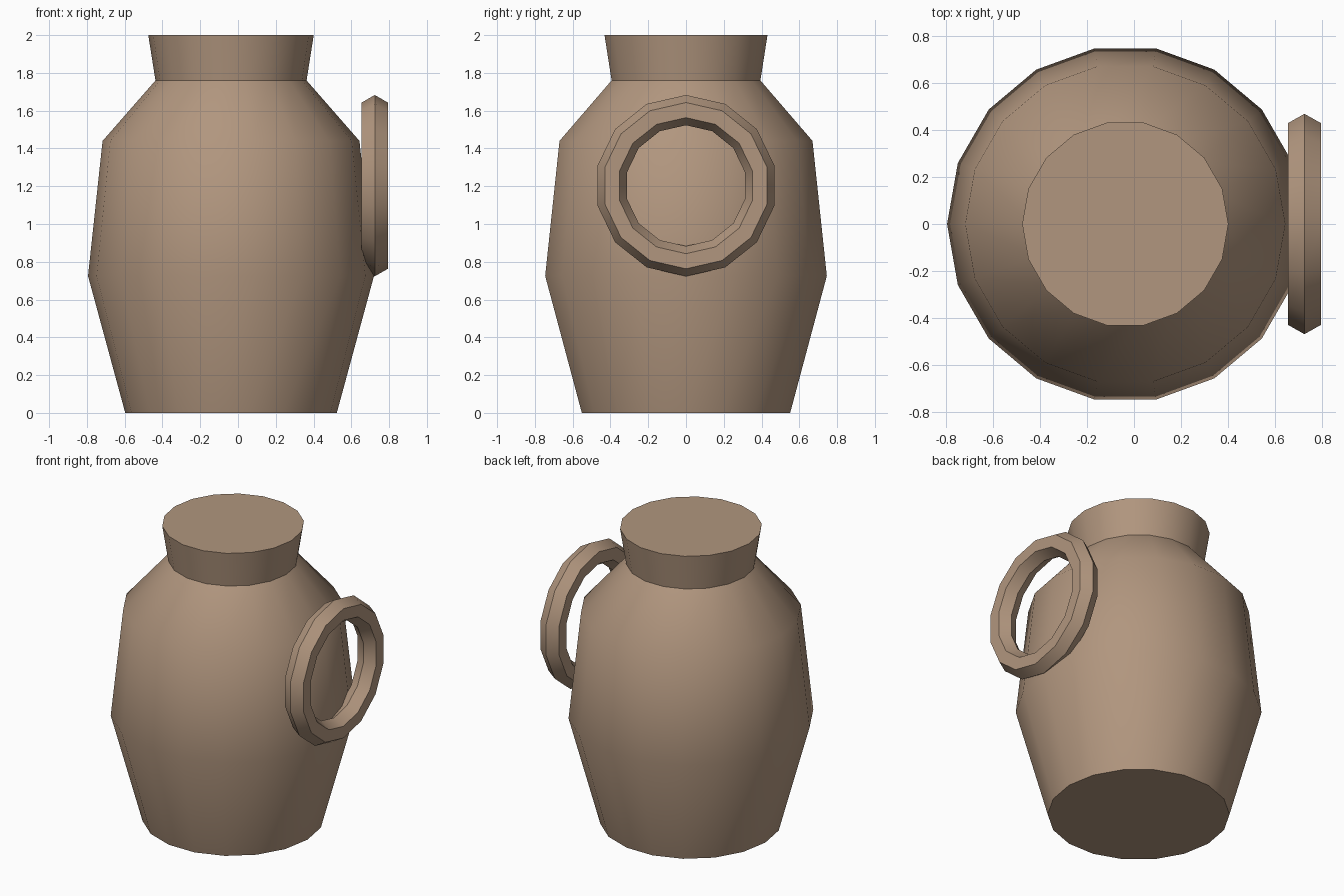
import bpy, bmesh, math

if "Cube" in bpy.data.objects:
    bpy.data.objects.remove(bpy.data.objects["Cube"])

# Single clay colour
clay = bpy.data.materials.new("brown_clay")
clay.diffuse_color = (0.44, 0.305, 0.21, 1)
clay.use_nodes = True
clay.node_tree.nodes["Principled BSDF"].inputs["Base Color"].default_value = clay.diffuse_color


def finish(name, bm, location):
    bmesh.ops.recalc_face_normals(bm, faces=bm.faces)
    mesh = bpy.data.meshes.new(name)
    bm.to_mesh(mesh)
    bm.free()
    mesh.materials.append(clay)
    obj = bpy.data.objects.new(name, mesh)
    bpy.context.collection.objects.link(obj)
    obj.location = location
    bpy.ops.object.select_all(action='DESELECT')
    obj.select_set(True)
    bpy.context.view_layer.objects.active = obj
    bpy.ops.object.shade_smooth_by_angle(angle=math.radians(40))
    return obj


def circle(bm, count, point):
    return [bm.verts.new(point(2 * math.pi * i / count)) for i in range(count)]


def bridge(bm, a, b):
    n = len(a)
    for i in range(n):
        j = (i + 1) % n
        bm.faces.new((a[i], a[j], b[j], b[i]))


# Jar: 18-sided turned body with closed base and flared, closed neck
profile = [(0.56, 0), (0.757, 0.725), (0.68, 1.44), (0.4, 1.76), (0.438, 2.0)]
bm = bmesh.new()
rings = [circle(bm, 18, lambda a, r=r, z=z: (r * math.cos(a), r * math.sin(a), z))
         for r, z in profile]
for lower, upper in zip(rings, rings[1:]):
    bridge(bm, lower, upper)
bm.faces.new(rings[0])
bm.faces.new(rings[-1])
finish("jar_body", bm, (-0.037, 0, 0))

# Handle: 14-segment upright ring with a six-sided section
MAJOR, MINOR = 0.4, 0.08
bm = bmesh.new()
loops = []
for k in range(6):
    t = math.pi / 3 * k
    r, x = MAJOR + MINOR * math.cos(t), MINOR * math.sin(t)
    loops.append(circle(bm, 14, lambda a, r=r, x=x: (x, r * math.sin(a), r * math.cos(a))))
for k in range(6):
    bridge(bm, loops[k], loops[(k + 1) % 6])
finish("ring_handle", bm, (0.724, 0, 1.203))
